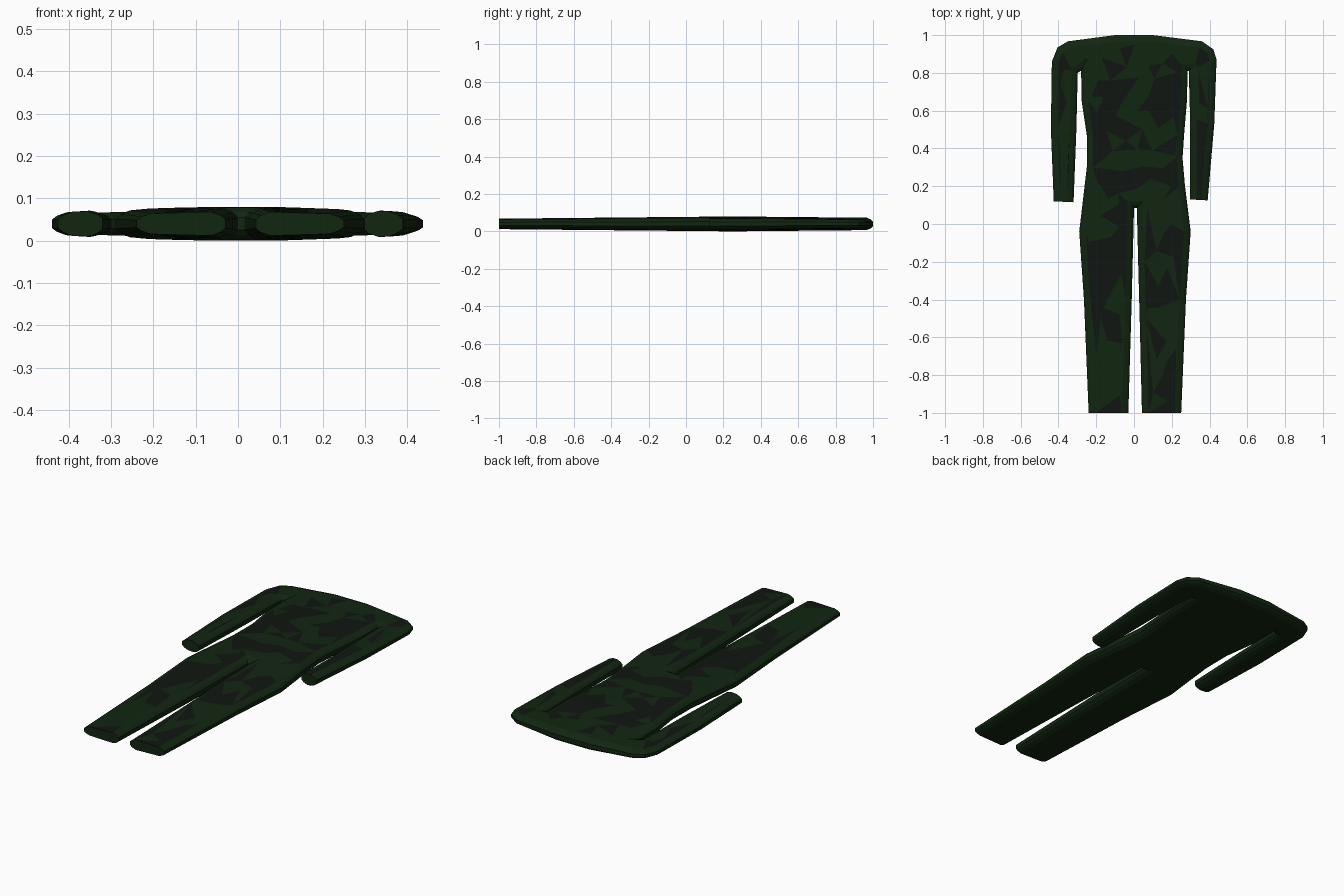
import bpy, bmesh, random
from mathutils import Vector, noise
from mathutils.geometry import delaunay_2d_cdt

if "Cube" in bpy.data.objects:
    bpy.data.objects.remove(bpy.data.objects["Cube"])

random.seed(4)

# Garment outline seen from above, starting at the crotch
outline = [Vector(p) for p in [
    (0.015, 0.085), (0.022, -0.2), (0.03, -0.5), (0.042, -1), (0.25, -1),
    (0.275, -0.4), (0.30, -0.04), (0.27, 0.2), (0.257, 0.35), (0.265, 0.47),
    (0.28, 0.65), (0.284, 0.81), (0.29, 0.81), (0.297, 0.55), (0.297, 0.13),
    (0.39, 0.125), (0.425, 0.53), (0.437, 0.87), (0.42, 0.925), (0.36, 0.967),
    (0.10, 1), (-0.10, 1), (-0.35, 0.967), (-0.405, 0.935), (-0.435, 0.86),
    (-0.44, 0.5), (-0.425, 0.12), (-0.32, 0.115), (-0.305, 0.5), (-0.298, 0.80),
    (-0.28, 0.812), (-0.277, 0.65), (-0.25, 0.47), (-0.25, 0.3), (-0.29, -0.04),
    (-0.265, -0.4), (-0.24, -1), (-0.03, -1), (-0.012, -0.4), (0.0, 0.085)]]
N = len(outline)
cuffs = {3, 14, 26, 36}  # edges that end a sleeve or trouser leg


def half_thickness(x, y):
    return 0.04 - 0.012 * min(1, abs(y - 0.25) / 1.25) - 0.035 * max(0, abs(x) - 0.1)


def inset(dist):
    """Outline moved inwards, leaving the cuff ends where they are."""
    result = []
    for i, p in enumerate(outline):
        rows = []
        for e in ((i - 1) % N, i):
            d = (outline[(e + 1) % N] - outline[e]).normalized()
            rows.append((Vector((-d.y, d.x)), 0 if e in cuffs else dist))
        (n1, d1), (n2, d2) = rows
        det = n1.x * n2.y - n1.y * n2.x
        if abs(det) < 0.05:
            result.append(p + (n1 + n2).normalized() * (d1 + d2) / 2)
        else:
            result.append(p + Vector(((d1 * n2.y - d2 * n1.y) / det,
                                      (n1.x * d2 - n2.x * d1) / det)))
    return result


def make_mat(name, colour):
    m = bpy.data.materials.new(name)
    m.diffuse_color = (*colour, 1)
    m.use_nodes = True
    m.node_tree.nodes["Principled BSDF"].inputs["Base Color"].default_value = m.diffuse_color
    return m


bm = bmesh.new()

# Rounded rim: rings from the underside round to the top
levels = [(0.034, 1, -1), (0.012, 0.72, -1), (0, 0.38, -1),
          (0, 0.38, 1), (0.012, 0.72, 1), (0.034, 1, 1)]
rings = []
for dist, part, side in levels:
    rings.append([bm.verts.new((p.x, p.y, 0.04 + side * part * half_thickness(*p)))
                  for p in inset(dist)])
for a, b in zip(rings, rings[1:]):
    for i in range(N):
        j = (i + 1) % N
        bm.faces.new((a[i], a[j], b[j], b[i]))

# Faceted front and back panels with scattered inner points
border = inset(0.034)
points = list(border)
for r in range(21):
    for c in range(9):
        x = -0.40 + c * 0.1 + (r % 2) * 0.05 + random.uniform(-0.03, 0.03)
        y = -0.92 + r * 0.092 + (c % 3) * 0.02 + random.uniform(-0.025, 0.025)
        points.append(Vector((x, y)))
verts, _, tris, *_ = delaunay_2d_cdt(points, [], [list(range(N))], 1, 1e-5)
for side in (-1, 1):
    used = {}
    for tri in tris:
        for k in tri:
            if k not in used:
                p = verts[k]
                used[k] = bm.verts.new((p.x, p.y, 0.04 + side * half_thickness(*p)))
        f = bm.faces.new([used[k] for k in tri])
        # Slanted camouflage patches on the front panel
        c = f.calc_center_median()
        u, v = c.x + 0.5 * c.y, c.y - 0.5 * c.x
        if side == 1 and noise.noise(Vector((u * 5, v * 11, 2.3))) + random.uniform(-0.2, 0.2) > 0.03:
            f.material_index = 1

bmesh.ops.remove_doubles(bm, verts=bm.verts, dist=0.0002)
bmesh.ops.recalc_face_normals(bm, faces=bm.faces)
mesh = bpy.data.meshes.new("jumpsuit")
bm.to_mesh(mesh)
bm.free()
mesh.materials.append(make_mat("dark_green", (0.006, 0.019, 0.0055)))
mesh.materials.append(make_mat("near_black", (0.0055, 0.008, 0.006)))
bpy.context.collection.objects.link(bpy.data.objects.new("jumpsuit", mesh))
